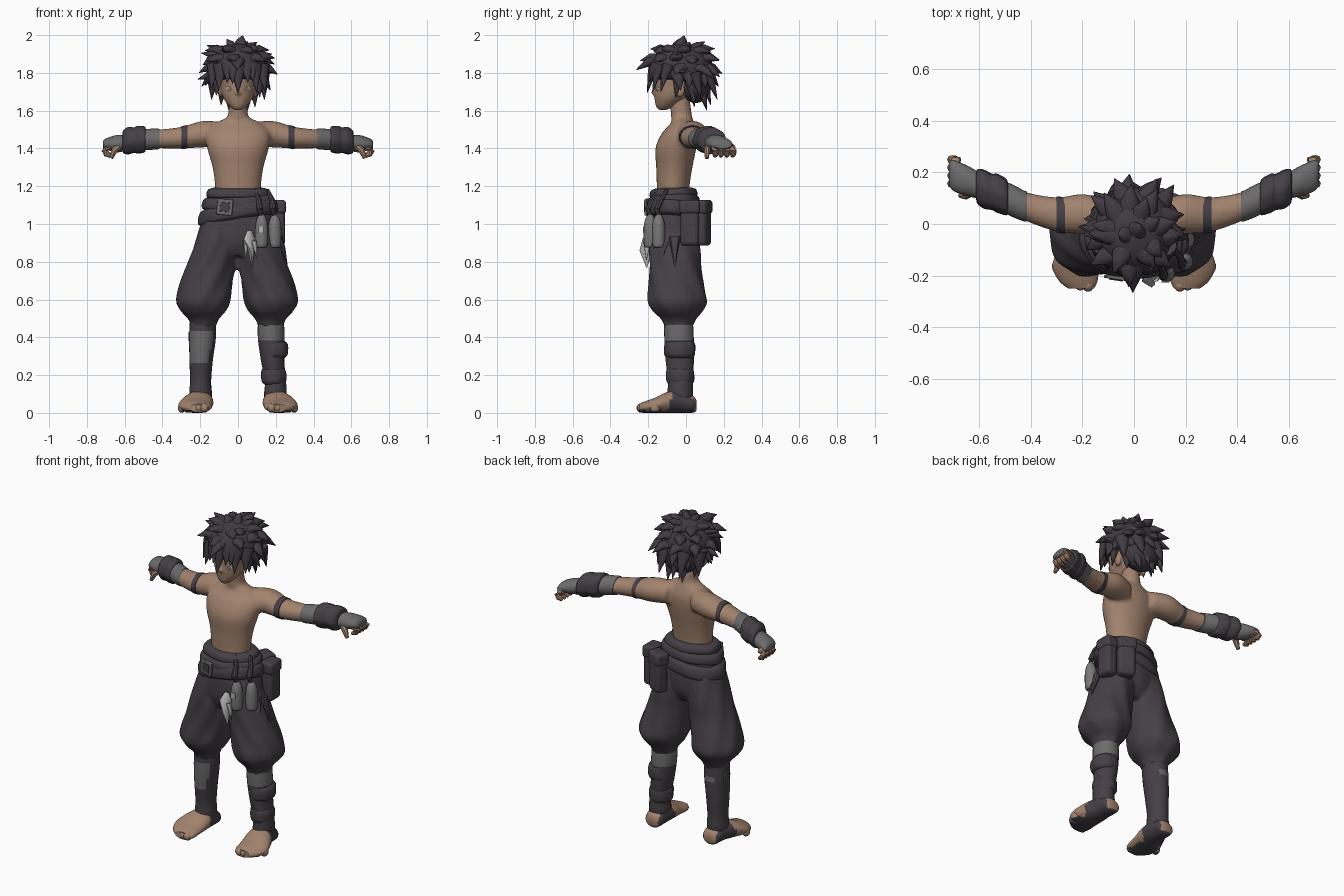
import bpy, bmesh, math, random
from mathutils import Vector, Matrix

random.seed(7)
start = bpy.data.objects.get("Cube")
if start:
    bpy.data.objects.remove(start)


def material(name, r, g, b):
    m = bpy.data.materials.new(name)
    m.use_nodes = True
    m.diffuse_color = (r, g, b, 1)
    m.node_tree.nodes["Principled BSDF"].inputs["Base Color"].default_value = (r, g, b, 1)
    return m


SKIN = material("skin", .36, .225, .155)
HAIR = material("hair_dark", .052, .043, .052)
CLOTH = material("cloth_dark", .058, .05, .06)
WRAP = material("wrap_grey", .15, .145, .148)
FLASK = material("flask_grey", .19, .185, .185)
PALE = material("pale_cloth", .45, .45, .43)
EYE = material("eye_green", .2, .25, .17)


def spline(rings, steps):
    """Smooth interpolation through the given rings."""
    v = [Vector(r) for r in rings]
    out = []
    for i in range(len(v) - 1):
        a, b, c, d = v[max(i - 1, 0)], v[i], v[i + 1], v[min(i + 2, len(v) - 1)]
        for k in range(steps):
            t = k / steps
            out.append(.5 * (2 * b + (c - a) * t + (2 * a - 5 * b + 4 * c - d) * t * t
                             + (3 * b - a - 3 * c + d) * t ** 3))
    return out + [v[-1]]


def skin_loops(bm, loops):
    loops = [[bm.verts.new(p) for p in loop] for loop in loops]
    n = len(loops[0])
    for a, b in zip(loops, loops[1:]):
        for i in range(n):
            bm.faces.new((a[i], a[(i + 1) % n], b[(i + 1) % n], b[i]))
    bm.faces.new(loops[0])
    bm.faces.new(loops[-1])


def loft(bm, rings, axis="z", side=1, steps=5, sides=28, ripple=0, waves=7, tilt=(0, 0)):
    """Rings are x, y, z and two radii, lying square to the axis."""
    u, w = {"x": (1, 2), "y": (0, 2), "z": (0, 1)}[axis]
    loops = []
    for r in spline(rings, steps):
        loop = []
        for i in range(sides):
            t = math.tau * i / sides
            k = 1 + ripple * math.sin(waves * t + 20 * r[2])
            p = Vector(r[:3])
            p[u] += max(r[3], .003) * k * math.cos(t)
            p[w] += max(r[4], .003) * k * math.sin(t)
            p.z += tilt[0] * p.x + tilt[1] * p.y
            p.x *= side
            loop.append(p)
        loops.append(loop)
    skin_loops(bm, loops)


def sweep(bm, points, radii, sides=8, flat=1):
    """Tube along a short path."""
    pts = [Vector(p) for p in points]
    loops = []
    for i, p in enumerate(pts):
        d = pts[min(i + 1, len(pts) - 1)] - pts[max(i - 1, 0)]
        q = d.to_track_quat("Z", "Y")
        loops.append([p + q @ Vector((radii[i] * math.cos(math.tau * k / sides),
                                      flat * radii[i] * math.sin(math.tau * k / sides), 0))
                      for k in range(sides)])
    skin_loops(bm, loops)


def spike(bm, base, tip, r, lift=.015):
    a, b = Vector(base), Vector(tip)
    mid = a.lerp(b, .5) + Vector((0, 0, lift))
    sweep(bm, (a, mid, b), (r, r * .62, .002), 8, .7)


def ball(bm, centre, radii):
    m = Matrix.Translation(centre) @ Matrix.Diagonal((*radii, 1))
    return bmesh.ops.create_uvsphere(bm, u_segments=20, v_segments=14, radius=1, matrix=m)["verts"]


def finish(name, bm, mats, rule=None, voxel=0, bevel=0, angle=40):
    bmesh.ops.recalc_face_normals(bm, faces=bm.faces)
    for f in bm.faces:
        f.material_index = rule(f.calc_center_median(), f.normal) if rule else 0
    mesh = bpy.data.meshes.new(name)
    bm.to_mesh(mesh)
    bm.free()
    ob = bpy.data.objects.new(name, mesh)
    bpy.context.collection.objects.link(ob)
    for m in mats:
        mesh.materials.append(m)
    bpy.ops.object.select_all(action="DESELECT")
    ob.select_set(True)
    bpy.context.view_layer.objects.active = ob
    bpy.ops.object.shade_smooth_by_angle(angle=math.radians(angle))
    if voxel:
        mod = ob.modifiers.new("blend", "REMESH")
        mod.mode, mod.voxel_size, mod.use_smooth_shade = "VOXEL", voxel, True
        soft = ob.modifiers.new("soften", "SMOOTH")
        soft.iterations = 4
    if bevel:
        mod = ob.modifiers.new("round", "BEVEL")
        mod.width, mod.segments = bevel, 3


def box(name, centre, size, mat, turn=0, bevel=.015, lean=0):
    bm = bmesh.new()
    m = (Matrix.Translation(centre) @ Matrix.Rotation(turn, 4, "Z")
         @ Matrix.Rotation(lean, 4, "Y") @ Matrix.Diagonal((*size, 1)))
    bmesh.ops.create_cube(bm, size=1, matrix=m)
    finish(name, bm, [mat], bevel=bevel)


# Bare torso, neck and arms blended into one body
bm = bmesh.new()
loft(bm, [(0, -.07, 1.1, .12, .085), (0, -.068, 1.2, .122, .087), (0, -.062, 1.3, .135, .096),
          (0, -.054, 1.4, .163, .108), (0, -.034, 1.48, .17, .094), (0, -.018, 1.535, .12, .062),
          (0, -.023, 1.565, .06, .056), (0, -.028, 1.61, .05, .055), (0, -.04, 1.68, .05, .055)])
for s in (1, -1):
    loft(bm, [(.08, .01, 1.475, .07, .065), (.19, .038, 1.475, .078, .07), (.3, .037, 1.457, .067, .057),
              (.42, .068, 1.45, .056, .05), (.53, .115, 1.445, .05, .046)], "x", s)
finish("bare_torso_and_arms", bm, [SKIN], voxel=.011)

# Head with nose, ears and eyes
bm = bmesh.new()
loft(bm, [(0, -.125, 1.603, .018, .02), (0, -.108, 1.625, .047, .052), (0, -.08, 1.67, .08, .088),
          (0, -.06, 1.73, .094, .112), (0, -.05, 1.8, .1, .12), (0, -.04, 1.88, .07, .08)])
sweep(bm, [(0, -.155, 1.73), (0, -.175, 1.69), (0, -.16, 1.672)], (.01, .015, .01))
for s in (1, -1):
    ball(bm, (s * .092, -.03, 1.705), (.014, .024, .035))
finish("head", bm, [SKIN], voxel=.008)
for s, side in ((1, "left"), (-1, "right")):
    for part, r, y, mat in (("eye", .021, -.153, PALE), ("iris", .01, -.157, EYE)):
        bm = bmesh.new()
        ball(bm, (s * .046, y, 1.716), (r, .0045, r * .6 if part == "eye" else r))
        bmesh.ops.rotate(bm, cent=(s * .046, y, 1.716), verts=bm.verts,
                         matrix=Matrix.Rotation(s * .45, 3, "Z"))
        finish(side + "_" + part, bm, [mat])

# Swept spiky hair: locks lie along the crown and lift off at their tips
bm = bmesh.new()
crown, size = Vector((0, -.025, 1.825)), Vector((.155, .168, .13))


def on_crown(az, elev, scale, reach):
    e = math.radians(elev)
    d = Vector((math.cos(az) * math.cos(e), math.sin(az) * math.cos(e), math.sin(e)))
    return crown + d * size * scale + d * reach


for v in ball(bm, crown, size):
    if v.co.y < .01:
        v.co.z = max(v.co.z, 1.765)
ball(bm, (0, .05, 1.745), (.12, .085, .105))
for root, end, reach, count in ((52, 34, .05, 8), (26, 10, .06, 9), (2, -14, .065, 10), (-12, -34, .06, 11)):
    for i in range(count):
        az = math.tau * (i + root / 40 + random.uniform(-.2, .2)) / count
        if end < 0 and math.sin(az) < -.4:
            continue
        far = reach * random.uniform(.6, 1.1) + (.01 if math.sin(az) > .3 else 0)
        base = on_crown(az, root, .76, 0)
        tip = on_crown(az + random.uniform(-.2, .2), end + random.uniform(-6, 8), 1, far)
        spike(bm, base, tip, .05)
for x, y, z in ((.025, -.01, 1.998), (-.06, -.04, 1.978), (.1, .02, 1.962), (-.165, .0, 1.945),
                (-.195, -.04, 1.905), (.05, .1, 1.965), (.18, -.05, 1.9), (.2, -.02, 1.8), (-.215, -.01, 1.765)):
    spike(bm, (x * .45, y * .5 - .02, z * .6 + .74), (x, y, z), .045, .005)
spike(bm, (0, -.13, 1.87), (-.005, -.265, 1.815), .055)
for x, drop in ((0, 1.695), (-.05, 1.75), (.045, 1.75), (-.09, 1.705), (.085, 1.7),
                (-.125, 1.72), (.125, 1.7), (-.025, 1.745), (.068, 1.755)):
    y = -.19 * math.sqrt(1 - (x / .16) ** 2) - .01
    spike(bm, (x, y + .035, 1.84), (x * 1.15, y - .005, drop), .045)
for x, y, z in ((-.115, -.05, 1.68), (.115, -.05, 1.67), (.09, .04, 1.62), (-.09, .04, 1.63),
                (.05, .1, 1.6), (0, .12, 1.63), (-.05, .1, 1.61), (.14, .07, 1.66), (-.14, .07, 1.66),
                (.07, .15, 1.66), (-.07, .15, 1.66)):
    spike(bm, (x * .9, y * .7, z + .14), (x, y * 1.1, z), .048)
finish("spiky_hair", bm, [HAIR], angle=70)

# Arm wraps, cuffs and hands
for s, side in ((1, "left"), (-1, "right")):
    bm = bmesh.new()
    loft(bm, [(.268, .033, 1.462, .071, .062), (.3, .037, 1.457, .07, .061)], "x", s)
    finish(side + "_upper_arm_band", bm, [CLOTH])
    bm = bmesh.new()
    loft(bm, [(.415, .068, 1.45, .058, .053), (.43, .071, 1.45, .06, .055), (.47, .09, 1.448, .063, .056),
              (.53, .115, 1.445, .06, .055)], "x", s)
    finish(side + "_forearm_wrap", bm, [WRAP])
    bm = bmesh.new()
    loft(bm, [(.487, .1, 1.447, .05, .05), (.495, .105, 1.447, .07, .068), (.53, .12, 1.445, .075, .073),
              (.55, .125, 1.443, .07, .067), (.58, .135, 1.44, .075, .072), (.605, .145, 1.435, .068, .062),
              (.612, .147, 1.435, .05, .045)], "x", s, ripple=.03)
    finish(side + "_wrist_cuff", bm, [CLOTH])
    bm = bmesh.new()
    loft(bm, [(.59, .145, 1.43, .05, .042), (.64, .165, 1.425, .058, .046), (.68, .18, 1.424, .061, .036),
              (.705, .19, 1.421, .057, .028), (.716, .195, 1.418, .045, .018)], "x", s)
    finish(side + "_hand_wrap", bm, [WRAP])
    bm = bmesh.new()
    for k in range(4):
        y = .148 + .031 * k
        sweep(bm, [(s * .675, y, 1.408), (s * .7, y + .004, 1.404), (s * .706, y + .008, 1.39),
                   (s * .695, y + .008, 1.37), (s * .675, y + .005, 1.36)], (.018, .018, .018, .017, .01))
    sweep(bm, [(s * .63, .125, 1.412), (s * .655, .112, 1.39), (s * .672, .11, 1.348)], (.018, .018, .01))
    finish(side + "_fingers", bm, [SKIN])

# Baggy trousers
bm = bmesh.new()
loft(bm, [(0, -.065, .83, .1, .09), (0, -.062, .9, .19, .125), (0, -.062, 1.0, .195, .13),
          (0, -.065, 1.1, .175, .12), (0, -.07, 1.17, .155, .108)], ripple=.012, waves=9)
for s, shift in ((1, -.01), (-1, 0)):
    loft(bm, [(.1 + shift, -.065, 1.02, .09, .115), (.122 + shift, -.06, .88, .114, .135),
              (.145 + shift, -.058, .77, .131, .137), (.171 + shift, -.05, .67, .141, .148),
              (.186 + shift, -.044, .59, .143, .157), (.186 + shift, -.044, .54, .12, .133),
              (.183 + shift, -.04, .495, .08, .092), (.183 + shift, -.04, .455, .066, .075)],
         "z", s, ripple=.03)
finish("baggy_trousers", bm, [CLOTH], voxel=.01)

# Waist collar and draped sash folds
for name, z, rx, ry, h, tilt in (("waist_collar", 1.165, .166, .12, .028, (.0, .03)),
                                 ("upper_sash_fold", 1.12, .188, .134, .035, (.06, .05)),
                                 ("lower_sash_fold", 1.055, .205, .142, .045, (.16, -.08))):
    bm = bmesh.new()
    loft(bm, [(0, -.066, z - h, rx - .03, ry - .03), (0, -.066, z - h * .7, rx, ry),
              (0, -.066, z, rx + .004, ry + .004), (0, -.066, z + h * .7, rx - .006, ry - .006),
              (0, -.066, z + h, rx - .03, ry - .03)], sides=40, ripple=.018, waves=6, tilt=tilt)
    finish(name, bm, [CLOTH])
box("sash_patch", (-.07, -.208, 1.09), (.085, .014, .085), WRAP, -.15, .004, .1)
box("sash_patch_centre", (-.07, -.215, 1.09), (.05, .008, .05), CLOTH, -.15, .002, .1)

# Hip pouches, flasks and hanging cloth
for k, (x, y, turn) in enumerate(((.212, .02, 0), (.13, .085, 1.15))):
    box("hip_pouch_%d" % k, (x, y, 1.0), (.075, .1, .23), CLOTH, turn, .022)
    box("pouch_flap_%d" % k, (x, y, 1.09), (.085, .11, .075), CLOTH, turn, .018)
for k, (x, y) in enumerate(((.125, -.19), (.195, -.145))):
    bm = bmesh.new()
    loft(bm, [(x, y, .875, .018, .018), (x, y, .89, .032, .032), (x, y, .98, .034, .034),
              (x, y, 1.025, .026, .026), (x, y, 1.05, .012, .012)], sides=16)
    finish("flask_%d" % k, bm, [FLASK])
    bm = bmesh.new()
    sweep(bm, [(x, y, 1.04), (x - .01, y - .01, 1.08), (x - .015, y + .015, 1.13),
               (x - .04, y + .045, 1.18)], (.014, .018, .014, .01))
    finish("flask_cord_%d" % k, bm, [CLOTH])
box("flask_label", (.122, -.2225, .97), (.03, .008, .035), PALE, 0, .002)
bm = bmesh.new()
sweep(bm, [(.06, -.195, .965), (.062, -.208, .92), (.068, -.212, .86), (.075, -.208, .77)],
      (.012, .035, .034, .003), flat=.5)
spike(bm, (.083, -.205, .91), (.1, -.21, .81), .022)
spike(bm, (.045, -.205, .92), (.04, -.21, .82), .02)
finish("hanging_pale_cloth", bm, [PALE], angle=70)
bm = bmesh.new()
spike(bm, (.215, -.06, .93), (.262, -.06, .775), .03)
spike(bm, (.2, -.1, .9), (.235, -.13, .79), .026)
finish("torn_cloth_tails", bm, [CLOTH])


# Wrapped shins
def right_rule(c, n):
    front = .27 < c.z < .435 and n.y < -.1 and n.x < .75
    return 1 if front or (n.y > .9 and .38 < c.z < .42) else 0


def left_rule(c, n):
    return 1 if .39 < c.z < .47 else 0


for s, side, rule in ((1, "left", left_rule), (-1, "right", right_rule)):
    bm = bmesh.new()
    dx = -.012 if s > 0 else 0
    loft(bm, [(.186 + dx, -.04, .5, .068, .076), (.188 + dx, -.037, .4, .071, .078),
              (.195 + dx, -.033, .28, .062, .075), (.198, -.03, .17, .056, .066),
              (.198, -.03, .1, .06, .068), (.198, -.03, .06, .055, .06)], "z", s, steps=7)
    finish(side + "_shin_wrap", bm, [CLOTH, WRAP], rule)
for k, (z, r) in enumerate(((.335, .073), (.195, .065))):
    bm = bmesh.new()
    loft(bm, [(.188, -.032, z - .045, r - .015, r - .005), (.19, -.032, z - .025, r, r + .008),
              (.19, -.032, z + .025, r, r + .008), (.188, -.032, z + .045, r - .015, r - .005)], ripple=.03)
    finish("left_shin_band_%d" % k, bm, [CLOTH])
box("right_shin_pad", (-.252, -.03, .405), (.02, .05, .055), CLOTH, 0, .008)


# Bare toes and heels with a wrapped instep and dark sole
def foot_rule(c, n):
    heel = c.y > .03 and c.z > .015 and abs(abs(c.x) - .197) < .04
    wrapped = c.y > -.1 + c.z * .3 and not heel
    return 1 if wrapped or (n.z < -.6 and c.z < .015) else 0


for s, side in ((1, "left"), (-1, "right")):
    bm = bmesh.new()
    loft(bm, [(.196, .055, .04, .03, .026), (.197, .038, .045, .053, .044), (.2, -.03, .06, .064, .06),
              (.213, -.1, .055, .083, .055), (.226, -.165, .04, .09, .04),
              (.216, -.22, .03, .075, .03), (.205, -.25, .025, .05, .022)], "y", s)
    for k in range(5):
        y = -.236 + .0045 * k * k
        ball(bm, (s * (.178 + .03 * k), y, .026), (.024 - .001 * k, .026, .025))
    finish(side + "_foot", bm, [SKIN, CLOTH], foot_rule)
